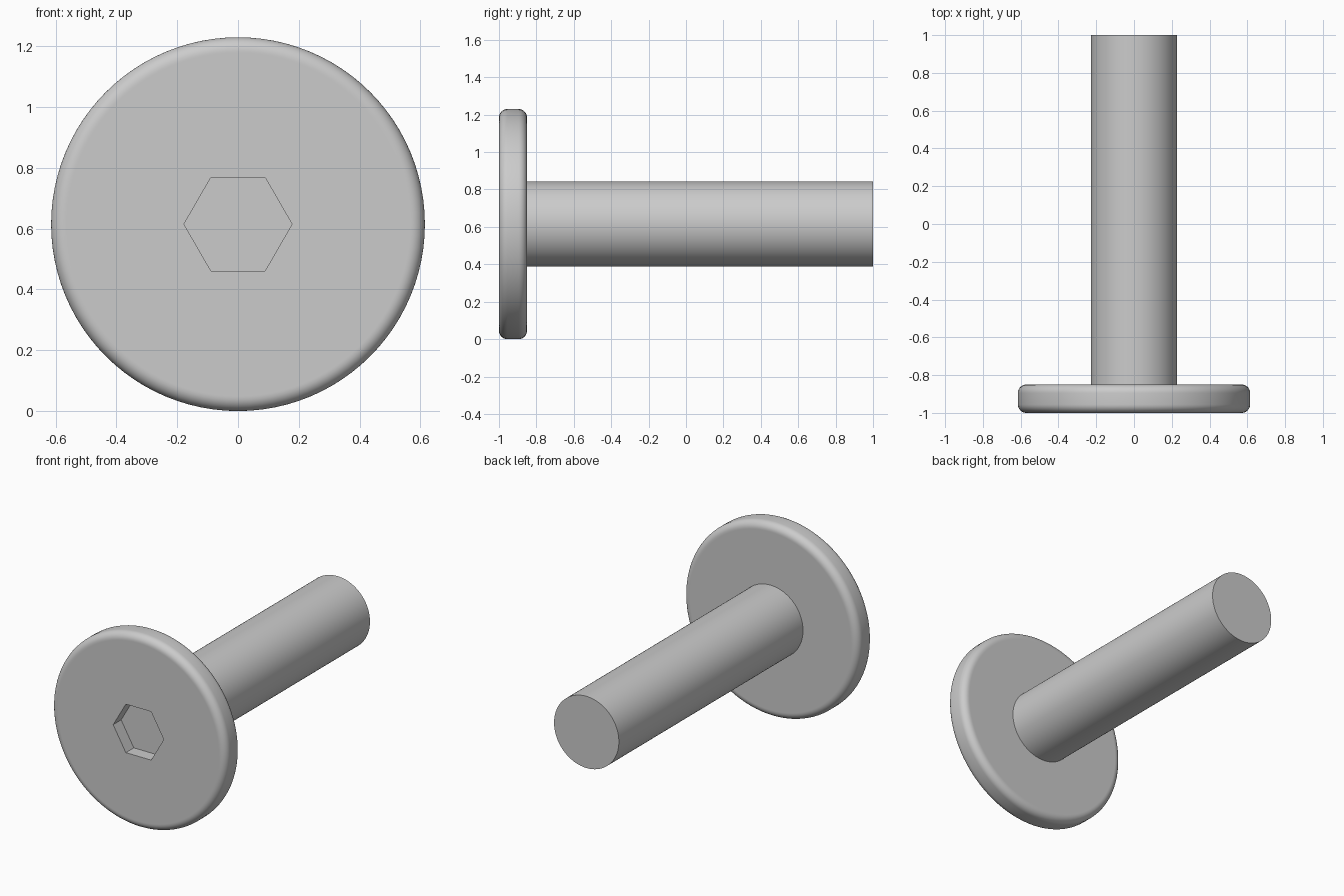
import bpy, bmesh
from math import sin, cos, pi, radians

RADIUS = 0.615        # head radius, also the height of the axis
SHAFT = 0.228
FRONT, BACK, END = -1.0, -0.85, 1.0
FILLET = 0.045
SOCKET_FLAT = 0.154   # centre to flat of the hexagon
SOCKET_DEPTH = 0.08
SEGMENTS = 96

if "Cube" in bpy.data.objects:
    bpy.data.objects.remove(bpy.data.objects["Cube"])

steel = bpy.data.materials.new("grey steel")
steel.use_nodes = True
grey = (0.6, 0.6, 0.6, 1)
steel.diffuse_color = grey
steel.node_tree.nodes["Principled BSDF"].inputs["Base Color"].default_value = grey


def hex_scale(a):
    """Stretch of a hexagon outline at angle a, corners on the x axis."""
    return 1 / cos(a % (pi / 3) - pi / 6)


def lathe(name, profile):
    """Turn (radius, y, is_hex) points around the y axis; radius 0 closes a cap."""
    bm = bmesh.new()
    rings = []
    for r, y, is_hex in profile:
        if r == 0:
            rings.append([bm.verts.new((0, y, RADIUS))] * SEGMENTS)
            continue
        ring = []
        for i in range(SEGMENTS):
            a = 2 * pi * i / SEGMENTS
            d = r * hex_scale(a) if is_hex else r
            ring.append(bm.verts.new((d * cos(a), y, RADIUS + d * sin(a))))
        rings.append(ring)
    for low, high in zip(rings, rings[1:]):
        for i in range(SEGMENTS):
            j = (i + 1) % SEGMENTS
            corners = dict.fromkeys((low[i], low[j], high[j], high[i]))
            bm.faces.new(list(corners))
    mesh = bpy.data.meshes.new(name)
    bm.to_mesh(mesh)
    bm.free()
    mesh.materials.append(steel)
    obj = bpy.data.objects.new(name, mesh)
    bpy.context.collection.objects.link(obj)
    bpy.ops.object.select_all(action="DESELECT")
    obj.select_set(True)
    bpy.context.view_layer.objects.active = obj
    bpy.ops.object.shade_smooth_by_angle(angle=radians(30))
    return obj


def fillet(y_center, start):
    """Quarter round on the rim, beginning at the given angle."""
    steps = 8
    angles = [start + pi / 2 * k / steps for k in range(steps + 1)]
    return [(RADIUS - FILLET + FILLET * cos(a), y_center + FILLET * sin(a), False)
            for a in angles]


# Head: hexagonal socket, flat front, rounded rim and flat back
hold = RADIUS - FILLET - 0.005
floor = FRONT + SOCKET_DEPTH
head = lathe("head", [(0, floor, True), (SOCKET_FLAT, floor, True),
                      (SOCKET_FLAT, FRONT, True), (hold, FRONT, False)]
             + fillet(FRONT + FILLET, -pi / 2)
             + fillet(BACK - FILLET, 0)
             + [(hold, BACK, False), (SHAFT, BACK, False)])

# Shaft: plain rod with a flat end
shaft = lathe("shaft", [(SHAFT, BACK, False), (SHAFT, END, False), (0, END, False)])
